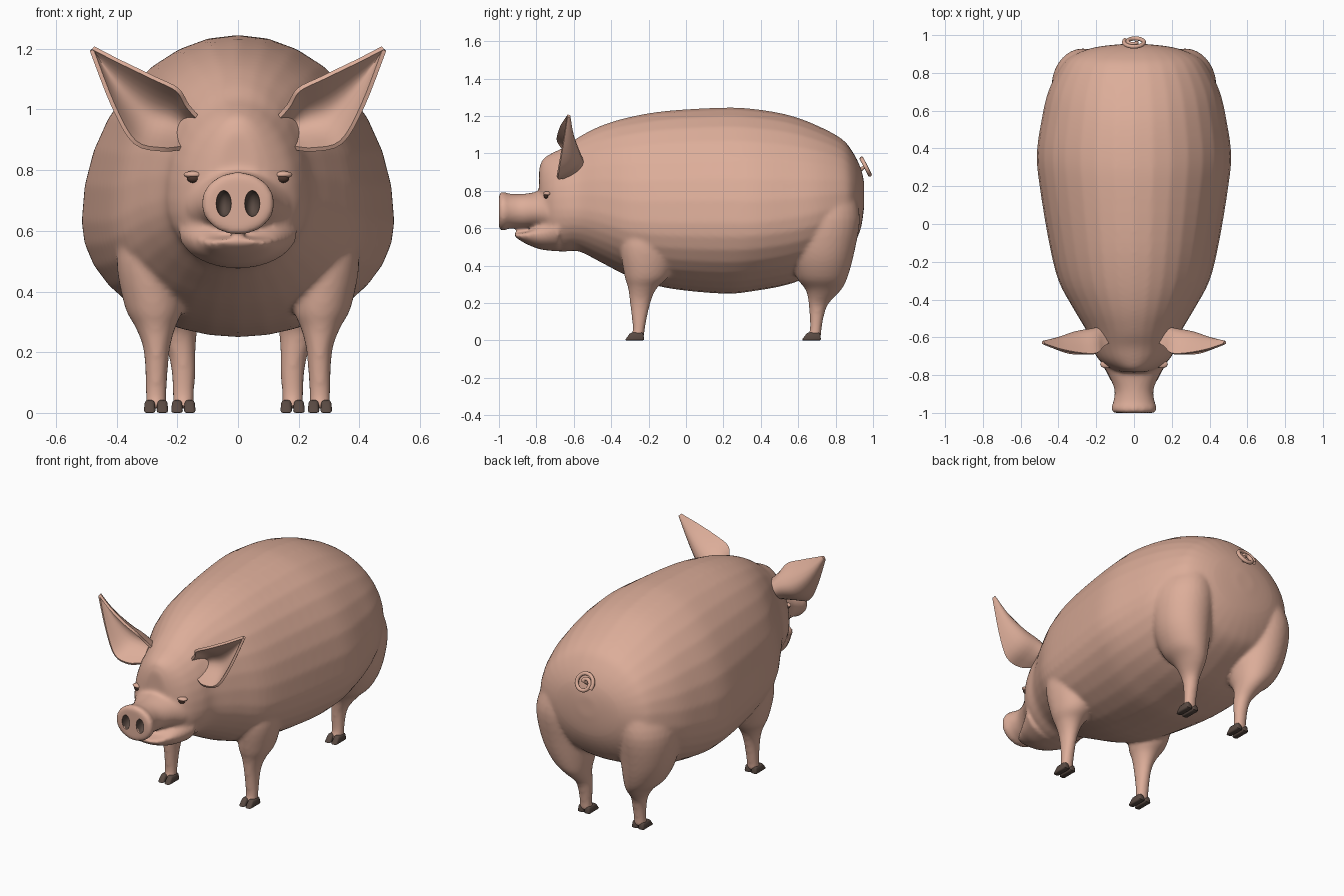
import bpy, bmesh, math
from mathutils import Vector, Matrix

if "Cube" in bpy.data.objects:
    bpy.data.objects.remove(bpy.data.objects["Cube"])


def material(name, rgb):
    m = bpy.data.materials.new(name)
    m.diffuse_color = (*rgb, 1)
    m.use_nodes = True
    m.node_tree.nodes["Principled BSDF"].inputs["Base Color"].default_value = m.diffuse_color
    return m


SKIN = material("pink skin", (0.72, 0.42, 0.32))
HOOF = material("dark hoof", (0.10, 0.068, 0.055))
EYE = material("dark eye", (0.07, 0.035, 0.025))


def make(name, bm, *mats):
    bmesh.ops.recalc_face_normals(bm, faces=bm.faces)
    me = bpy.data.meshes.new(name)
    bm.to_mesh(me)
    bm.free()
    ob = bpy.data.objects.new(name, me)
    bpy.context.collection.objects.link(ob)
    for m in mats:
        me.materials.append(m)
    return ob


def finish(ob, angle=50):
    """Apply modifiers and shade smooth."""
    bpy.ops.object.select_all(action='DESELECT')
    ob.select_set(True)
    bpy.context.view_layer.objects.active = ob
    bpy.ops.object.convert(target='MESH')
    bpy.ops.object.shade_smooth_by_angle(angle=math.radians(angle))


def spline(rows, steps=4):
    """Catmull-Rom interpolation of rows of numbers."""
    out = []
    for i in range(len(rows) - 1):
        p = [Vector(rows[min(max(i + k, 0), len(rows) - 1)]) for k in (-1, 0, 1, 2)]
        for s in range(steps):
            t = s / steps
            out.append(0.5 * (2 * p[1] + (p[2] - p[0]) * t
                              + (2 * p[0] - 5 * p[1] + 4 * p[2] - p[3]) * t * t
                              + (3 * p[1] - p[0] - 3 * p[2] + p[3]) * t ** 3))
    return out + [Vector(rows[-1])]


def loft(bm, rows, axis, side=1, n=32):
    """Egg-shaped rings: (position, centre x, half width, low, middle, high)."""
    rings = []
    for t, c, r, lo, mid, hi in spline(rows):
        ring = []
        for k in range(n):
            a = math.tau * k / n
            s = math.sin(a)
            h = mid + s * ((hi - mid) if s > 0 else (mid - lo))
            x = side * (c + r * math.cos(a))
            ring.append(bm.verts.new((x, t, h) if axis == 'Y' else (x, h, t)))
        rings.append(ring)
    for a, b in zip(rings, rings[1:]):
        for k in range(n):
            bm.faces.new((a[k], a[(k + 1) % n], b[(k + 1) % n], b[k]))
    bm.faces.new(rings[0])
    bm.faces.new(rings[-1])
    

def ball(name, loc, size, mat):
    bm = bmesh.new()
    bmesh.ops.create_uvsphere(bm, u_segments=20, v_segments=12, radius=1,
                              matrix=Matrix.Translation(loc) @ Matrix.Diagonal((*size, 1)))
    return make(name, bm, mat)


# Torso and head, snout, jaw and legs fused into one smooth skin
bm = bmesh.new()
loft(bm, [(-0.785, 0, .06, .66, .80, .92), (-0.765, 0, .125, .52, .70, .97),
          (-0.72, 0, .185, .485, .70, 1.0), (-0.65, 0, .225, .475, .70, 1.035),
          (-0.57, 0, .25, .475, .70, 1.09), (-0.45, 0, .32, .415, .68, 1.15),
          (-0.3, 0, .40, .34, .64, 1.195), (-0.1, 0, .45, .28, .63, 1.228),
          (0.2, 0, .50, .25, .63, 1.245), (0.37, 0, .515, .265, .63, 1.237),
          (0.55, 0, .49, .30, .65, 1.205), (0.7, 0, .455, .36, .68, 1.15),
          (0.83, 0, .39, .43, .72, 1.08), (0.89, 0, .33, .50, .74, 1.01),
          (0.935, 0, .21, .60, .76, .92), (0.953, 0, .06, .72, .78, .84)], 'Y')
loft(bm, [(-1.0, 0, .116, .588, .69, .792), (-0.97, 0, .121, .588, .69, .793),
          (-0.945, 0, .111, .598, .69, .785), (-0.88, 0, .103, .60, .69, .783),
          (-0.80, 0, .135, .60, .69, .795), (-0.73, 0, .175, .57, .68, .82),
          (-0.66, 0, .19, .55, .68, .83)], 'Y')
loft(bm, [(-0.918, 0, .06, .558, .567, .574), (-0.88, 0, .10, .53, .565, .576),
          (-0.83, 0, .125, .505, .57, .59), (-0.77, 0, .155, .485, .57, .64),
          (-0.68, 0, .20, .475, .60, .70)], 'Y')
FRONT = [(.015, .27, .036, -.30, -.26, -.22), (.06, .27, .035, -.285, -.25, -.22),
         (.2, .268, .042, -.30, -.245, -.19), (.28, .272, .065, -.31, -.235, -.155),
         (.35, .278, .095, -.33, -.22, -.09), (.5, .30, .10, -.35, -.22, -.07),
         (.65, .30, .08, -.33, -.22, -.10)]
HIND = [(.015, .18, .036, .645, .69, .725), (.06, .18, .036, .662, .695, .725),
        (.14, .18, .040, .66, .70, .74), (.2, .187, .047, .655, .705, .765),
        (.27, .21, .075, .64, .73, .83), (.34, .24, .115, .59, .73, .865),
        (.47, .265, .15, .56, .73, .90), (.65, .27, .165, .57, .73, .93),
        (.8, .25, .13, .60, .73, .90)]
for side in (1, -1):
    loft(bm, FRONT, 'Z', side)
    loft(bm, HIND, 'Z', side)
body = make("body", bm, SKIN, HOOF)
mod = body.modifiers.new("fuse", 'REMESH')
mod.mode, mod.voxel_size = 'VOXEL', 0.011
mod = body.modifiers.new("soften", 'SMOOTH')
mod.factor, mod.iterations = 0.5, 8

# Nostrils cut into the snout disc
cutters = []
for side in (1, -1):
    c = ball("nostril_cutter", (side * .047, -1.0, .69), (.025, .045, .043), HOOF)
    c.hide_render = True
    cutters.append(c)
    mod = body.modifiers.new("nostril", 'BOOLEAN')
    mod.operation, mod.solver, mod.object = 'DIFFERENCE', 'EXACT', c
finish(body)
for c in cutters:
    bpy.data.objects.remove(c)
for f in body.data.polygons:
    x, y, z = f.center
    inside = ((abs(x) - .047) / .027) ** 2 + ((z - .69) / .045) ** 2 < 1
    f.material_index = int(inside and -.996 < y < -.94)

# Eyes sit on the face surface under small lids
bpy.context.view_layer.update()
for side, tag in ((1, "left"), (-1, "right")):
    hit, loc, _, _ = body.ray_cast((side * .147, -2, .773), (0, 1, 0))
    if not hit:
        loc = Vector((side * .147, -.71, .773))
    finish(ball(tag + "_eye", loc, (.021, .014, .015), EYE))
    finish(ball(tag + "_eyelid", loc + Vector((0, .006, .012)), (.032, .022, .012), SKIN))

# Cupped ears spanned between an upper and a lower edge, opening forwards
# rows: upper x, z, lower x, z, rim y, cup depth
EAR = [(.11, .95, .13, .87, -.62, .07), (.165, 1.01, .185, .872, -.65, .10),
       (.20, 1.065, .25, .868, -.685, .125), (.28, 1.105, .34, .892, -.685, .11),
       (.39, 1.158, .41, 1.01, -.665, .06), (.478, 1.203, .482, 1.195, -.635, .01)]
bm = bmesh.new()
grid = []
for ux, uz, lx, lz, y, d in spline(EAR):
    grid.append([bm.verts.new((ux + (lx - ux) * k / 10, y + d * (1 - (k / 5 - 1) ** 2),
                               uz + (lz - uz) * k / 10)) for k in range(11)])
for a, b in zip(grid, grid[1:]):
    for k in range(10):
        bm.faces.new((a[k], a[k + 1], b[k + 1], b[k]))
ears = make("ears", bm, SKIN)
mod = ears.modifiers.new("thickness", 'SOLIDIFY')
mod.thickness, mod.offset = 0.014, 0
ears.modifiers.new("mirror", 'MIRROR')
finish(ears, 60)

# Cloven hooves: two tapered toes under each leg
for name, hx, hy in (("front_hoof", .27, -.275), ("hind_hoof", .18, .67)):
    for side in (1, -1):
        bm = bmesh.new()
        for off in (-.021, .021):
            new = bmesh.ops.create_cube(bm, size=1)["verts"]
            for v in new:
                top = v.co.z > 0
                v.co = (side * hx + off + v.co.x * (.031 if top else .040),
                        hy + (.012 + v.co.y * .068 if top else v.co.y * .105),
                        .042 if top else 0)
        hoof = make(name, bm, HOOF)
        mod = hoof.modifiers.new("round", 'BEVEL')
        mod.width, mod.segments = 0.009, 2
        finish(hoof)

# Curly tail: a tilted flat spiral whose inner end runs into the rump
cu = bpy.data.curves.new("tail", 'CURVE')
cu.dimensions, cu.bevel_depth, cu.bevel_resolution = '3D', 0.011, 3
cu.use_fill_caps = True
pts = [Vector((0, .91, .90)), Vector((0, .94, .918))]
for i in range(37):
    a = 0.5 + i / 36 * math.tau * 1.5
    r = .016 + .037 * min(1, i / 22)
    pts.append(Vector((r * math.cos(a), .963 - .45 * r * math.sin(a), .925 + .89 * r * math.sin(a))))
sp = cu.splines.new('POLY')
sp.points.add(len(pts) - 1)
for p, co in zip(sp.points, pts):
    p.co = (*co, 1)
cu.materials.append(SKIN)
tail = bpy.data.objects.new("tail", cu)
bpy.context.collection.objects.link(tail)
finish(tail)
